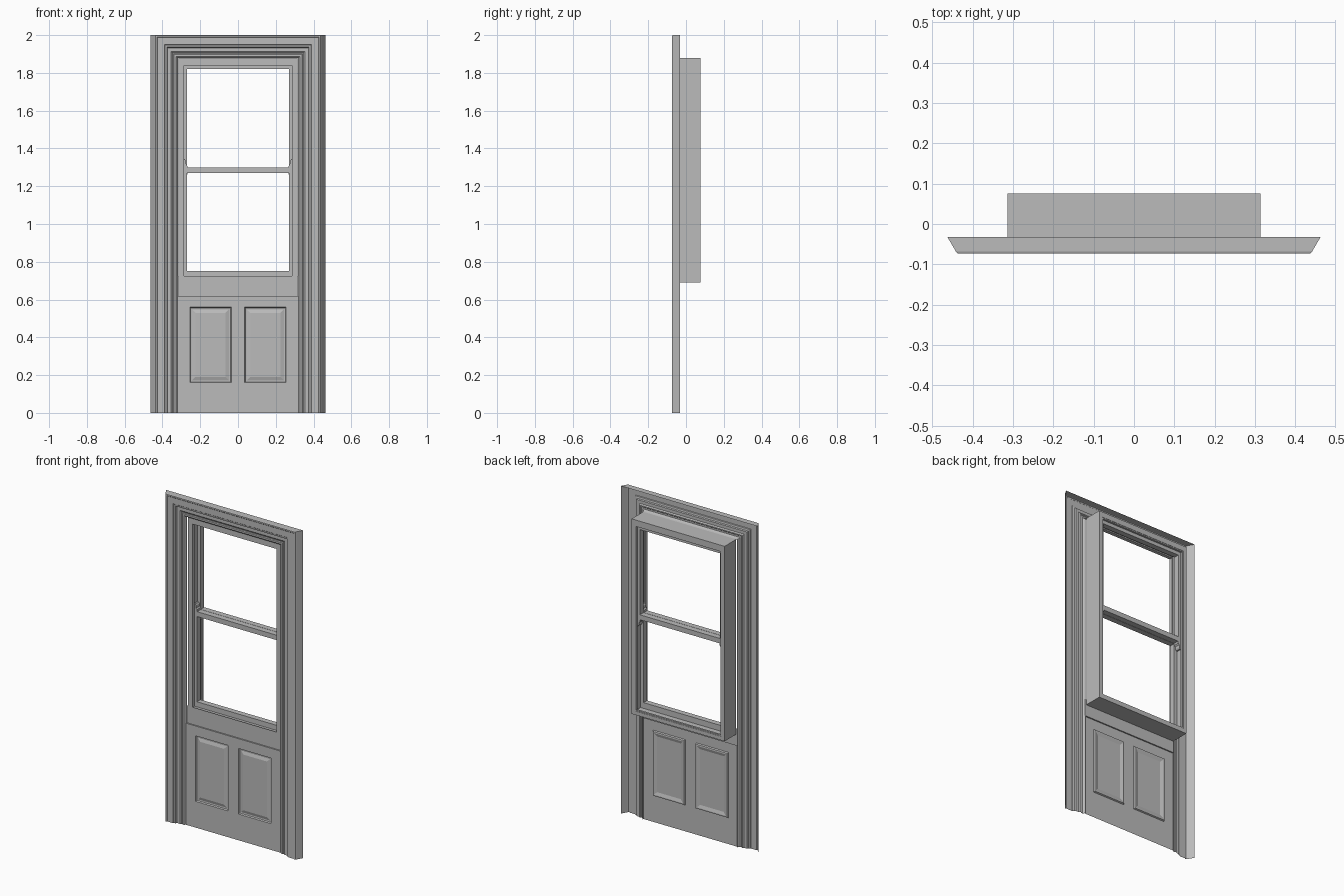
import bpy, bmesh

cube = bpy.data.objects.get("Cube")
if cube:
    bpy.data.objects.remove(cube, do_unlink=True)

grey = bpy.data.materials.new("plain_grey")
grey.use_nodes = True
COLOUR = (0.5, 0.5, 0.5, 1)
grey.diffuse_color = COLOUR
grey.node_tree.nodes["Principled BSDF"].inputs["Base Color"].default_value = COLOUR


def finish(name, bm, recalc=False):
    bmesh.ops.remove_doubles(bm, verts=bm.verts, dist=0.0001)
    if recalc:
        bmesh.ops.recalc_face_normals(bm, faces=bm.faces)
    mesh = bpy.data.meshes.new(name)
    bm.to_mesh(mesh)
    bm.free()
    mesh.materials.append(grey)
    obj = bpy.data.objects.new(name, mesh)
    bpy.context.collection.objects.link(obj)
    return obj


def face(bm, points):
    bm.faces.new([bm.verts.new(p) for p in points])


def rect(x0, x1, z0, z1, y):
    return [(x0, y, z0), (x1, y, z0), (x1, y, z1), (x0, y, z1)]


def bridge(bm, a, b):
    for i in range(len(a)):
        j = (i + 1) % len(a)
        face(bm, [a[i], a[j], b[j], b[i]])


def frame(name, outer, inner, y0, y1):
    """Rectangular frame with a through opening."""
    bm = bmesh.new()
    loops = [rect(*outer, y0), rect(*outer, y1), rect(*inner, y1), rect(*inner, y0)]
    for i in range(4):
        bridge(bm, loops[i], loops[(i + 1) % 4])
    return finish(name, bm, True)


def extrude_xz(name, outline, y0, y1):
    """Solid from an outline seen from the front."""
    bm = bmesh.new()
    a = [(x, y0, z) for x, z in outline]
    b = [(x, y1, z) for x, z in outline]
    face(bm, a)
    face(bm, b)
    bridge(bm, a, b)
    return finish(name, bm, True)


# Casing: hollow-backed moulding, mitred round the sides and the head
profile = [(0.463, -0.032), (0.442, -0.068), (0.438, -0.073), (0.43, -0.073),
           (0.427, -0.07), (0.39, -0.07), (0.387, -0.066), (0.376, -0.064),
           (0.373, -0.056), (0.354, -0.056), (0.347, -0.05), (0.342, -0.05),
           (0.338, -0.054), (0.328, -0.054), (0.321, -0.047), (0.318, -0.036)]


def station(x, y):
    top = min(2, x + 1.56)
    return [(x, y, 0), (x, y, top), (-x, y, top), (-x, y, 0)]


bm = bmesh.new()
for p, q in zip(profile, profile[1:]):
    a, b = station(*p), station(*q)
    for i in range(3):
        face(bm, [a[i], a[i + 1], b[i + 1], b[i]])
finish("casing", bm)

# Lower board with two raised panels, and a set-back band above them
BOARD, BAND = -0.046, -0.038
xs = [-0.32, -0.255, -0.035, 0.035, 0.255, 0.32]
zs = [0, 0.16, 0.56, 0.62]
bm = bmesh.new()
for i, (x0, x1) in enumerate(zip(xs, xs[1:])):
    for j, (z0, z1) in enumerate(zip(zs, zs[1:])):
        if j == 1 and i in (1, 3):
            rings = [rect(x0 + d, x1 - d, z0 + d, z1 - d, y) for d, y in
                     ((0, BOARD), (0.004, -0.038), (0.012, -0.037), (0.03, -0.043))]
            for a, b in zip(rings, rings[1:]):
                bridge(bm, a, b)
            face(bm, rings[-1])
        else:
            face(bm, rect(x0, x1, z0, z1, BOARD))
lip, low = [(-0.32, BOARD, 0.62), (0.32, BOARD, 0.62)], rect(-0.32, 0.32, 0.62, 0.725, BAND)
face(bm, lip + [low[1], low[0]])
face(bm, low)
finish("lower_board", bm)

# Window box: deep lining with thin stops at front and back
box = (-0.314, 0.314, 0.69, 1.88)
opening = (-0.285, 0.285, 0.72, 1.84)
frame("window_box", box, (-0.292, 0.292, 0.713, 1.847), -0.036, 0.076)
frame("front_stop", (-0.3, 0.3, 0.705, 1.855), opening, -0.034, -0.012)
frame("back_stop", (-0.3, 0.3, 0.705, 1.855), opening, 0.062, 0.074)

# Sashes: the lower one in front of the upper one
MID_LOW, MID_HIGH = 1.27, 1.30
sashes = {"lower_sash": (0.715, MID_HIGH, 0.75, MID_LOW, -0.01, 0.024),
          "upper_sash": (MID_LOW, 1.845, MID_HIGH, 1.82, 0.026, 0.06)}
for name, (z0, z1, i0, i1, y0, y1) in sashes.items():
    frame(name, (-0.291, 0.291, z0, z1), (-0.27, 0.27, i0, i1), y0, y1)

# Sash horns: up from the lower sash, down from the upper
for name, z, way, y0, y1 in (("lower_sash_horn", MID_HIGH, 1, -0.01, 0.024),
                             ("upper_sash_horn", MID_LOW, -1, 0.026, 0.06)):
    for side, label in ((1, "left"), (-1, "right")):
        outline = [(0.291, 0), (0.268, 0), (0.269, 0.012), (0.276, 0.02),
                   (0.277, 0.035), (0.282, 0.043), (0.291, 0.043)]
        extrude_xz(name + "_" + label, [(side * x, z + way * h) for x, h in outline], y0, y1)
